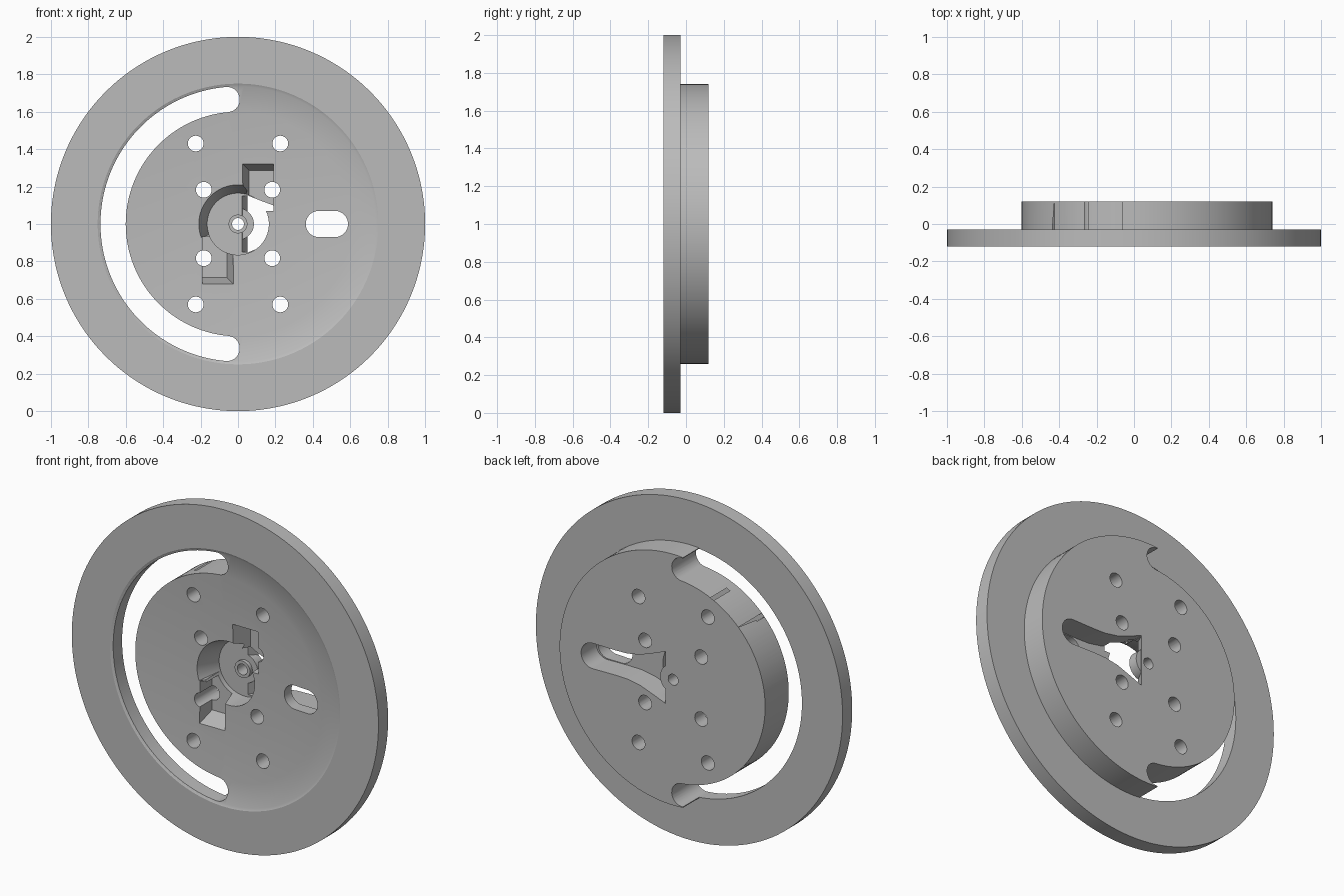
import bpy, bmesh
from math import sin, cos, radians, pi
from mathutils import Vector, Matrix

cube = bpy.data.objects.get("Cube")
if cube:
    bpy.data.objects.remove(cube, do_unlink=True)

grey = bpy.data.materials.new("plain_grey")
grey.use_nodes = True
COLOUR = (0.5, 0.5, 0.5, 1)
grey.diffuse_color = COLOUR
grey.node_tree.nodes["Principled BSDF"].inputs["Base Color"].default_value = COLOUR


def finish(name, bm):
    bmesh.ops.recalc_face_normals(bm, faces=bm.faces)
    mesh = bpy.data.meshes.new(name)
    bm.to_mesh(mesh)
    bm.free()
    mesh.materials.append(grey)
    ob = bpy.data.objects.new(name, mesh)
    bpy.context.collection.objects.link(ob)
    return ob


def lathe(name, profile, steps=144, closed=False):
    """Spin (radius, y) points about the wheel axis."""
    bm = bmesh.new()
    vs = [bm.verts.new((r, y, 1)) for r, y in profile]
    pairs = list(zip(vs, vs[1:])) + ([(vs[-1], vs[0])] if closed else [])
    edges = [bm.edges.new(p) for p in pairs]
    bmesh.ops.spin(bm, geom=vs + edges, cent=(0, 0, 1), axis=(0, 1, 0),
                   angle=2 * pi, steps=steps, use_duplicate=False)
    bmesh.ops.remove_doubles(bm, verts=bm.verts, dist=1e-5)
    bmesh.ops.dissolve_degenerate(bm, edges=bm.edges, dist=1e-6)
    return finish(name, bm)


def prism(name, front, y0, y1, back=None):
    """Solid between two outlines given as (x, height from axis)."""
    bm = bmesh.new()
    a = [bm.verts.new((x, y0, 1 + z)) for x, z in front]
    b = [bm.verts.new((x, y1, 1 + z)) for x, z in (back or front)]
    bm.faces.new(a)
    bm.faces.new(b[::-1])
    n = len(a)
    for i in range(n):
        j = (i + 1) % n
        bm.faces.new((a[i], b[i], b[j], a[j]))
    return finish(name, bm)


def arc(r, a0, a1, n, cx=0, cz=0):
    return [(cx + r * cos(radians(a0 + (a1 - a0) * i / n)),
             cz + r * sin(radians(a0 + (a1 - a0) * i / n))) for i in range(n + 1)]


def cut(target, cutter):
    cutter.hide_render = True
    mod = target.modifiers.new("cut", 'BOOLEAN')
    mod.operation = 'DIFFERENCE'
    mod.solver = 'EXACT'
    mod.object = cutter
    bpy.context.view_layer.objects.active = target
    bpy.ops.object.modifier_apply(modifier=mod.name)
    bpy.data.objects.remove(cutter, do_unlink=True)


# Flange with shallow dished front and raised hub behind
wheel = lathe("wheel_body", [(0, -.08), (.2, -.082), (.4, -.087), (.6, -.1),
                             (.735, -.113), (.75, -.12), (1, -.12), (1, -.03),
                             (.74, -.03), (.74, .12), (0, .12)])

# Half-ring slot with rounded ends, opened outward behind the flange
START, END, INNER, OUTER = 95, 265, .6, .735
mid, cap = (INNER + OUTER) / 2, (OUTER - INNER) / 2


def slot_end(angle, first, last):
    c = arc(mid, angle, angle, 1)[0]
    return arc(cap, first, last, 14, *c)[1:-1]


slot = (arc(OUTER, START, END, 72) + slot_end(END, END, END + 180)
        + arc(INNER, END, START, 72) + slot_end(START, START - 180, START))
cut(wheel, prism("slot_cutter", slot, -.3, .3))
relief = (arc(.9, START, END, 72) + arc(OUTER, END, END, 1)[:1]
          + slot_end(END, END, END + 180) + arc(INNER, END, START, 72)
          + slot_end(START, START - 180, START) + arc(OUTER, START, START, 1)[:1])
cut(wheel, prism("relief_cutter", relief, -.03, .3))

# Front centre recess with a sloped upper left wall
cut(wheel, prism("recess_cutter", arc(.165, 0, 357, 119), -.3, .06))
wide = [(0, 0)] + arc(.215, 75, 200, 40)
narrow = [(0, 0)] + arc(.163, 75, 200, 40)
cut(wheel, prism("slope_cutter", wide, -.1, .0599, narrow))

# Two stepped pockets, half a turn apart
for s in (1, -1):
    front = [(.02, .07), (.19, .07), (.19, .325), (.02, .325)]
    back = [(.06, .07), (.19, .07), (.19, .285), (.06, .285)]
    cut(wheel, prism("pocket_cutter", [(s * x, s * z) for x, z in front], -.1, .03,
                     [(s * x, s * z) for x, z in back]))

# Funnel-shaped pocket in the back, with a sloped inner edge
flare = [(.05, .153), (.12, .125), (.215, .09), (.3, .075), (.38, .073)]
funnel = flare + arc(.075, 90, -90, 24, .525) + [(x, -z) for x, z in flare[::-1]]
cut(wheel, prism("funnel_cutter", funnel, -.02, .3))
cut(wheel, prism("edge_cutter", [(.02, -.15), (.06, -.15), (.06, .15), (.02, .15)],
                 .055, .12, [(.05, -.15), (.06, -.15), (.06, .15), (.05, .15)]))

# Oblong window in the front
window = arc(.07, 90, -90, 20, .518) + arc(.07, 270, 90, 20, .432)
cut(wheel, prism("window_cutter", window, -.3, .05))

# Bolt holes and axle hole
holes = [(sx * x, sz * z, .042) for x, z in ((.226, .43), (.183, .183))
         for sx in (1, -1) for sz in (1, -1)] + [(0, 0, .033)]
for x, z, r in holes:
    cut(wheel, prism("hole_cutter", arc(r, 0, 348.75, 31, x, z), -.3, .3))

# Centre boss with bored sleeve
boss = lathe("centre_boss", [(.032, .04), (.05, .04), (.05, .062), (.085, .062),
                             (.085, .1195), (.032, .1195)], 48, True)

for ob in (wheel, boss):
    bpy.ops.object.select_all(action='DESELECT')
    ob.select_set(True)
    bpy.context.view_layer.objects.active = ob
    bpy.ops.object.shade_smooth_by_angle(angle=radians(25))
